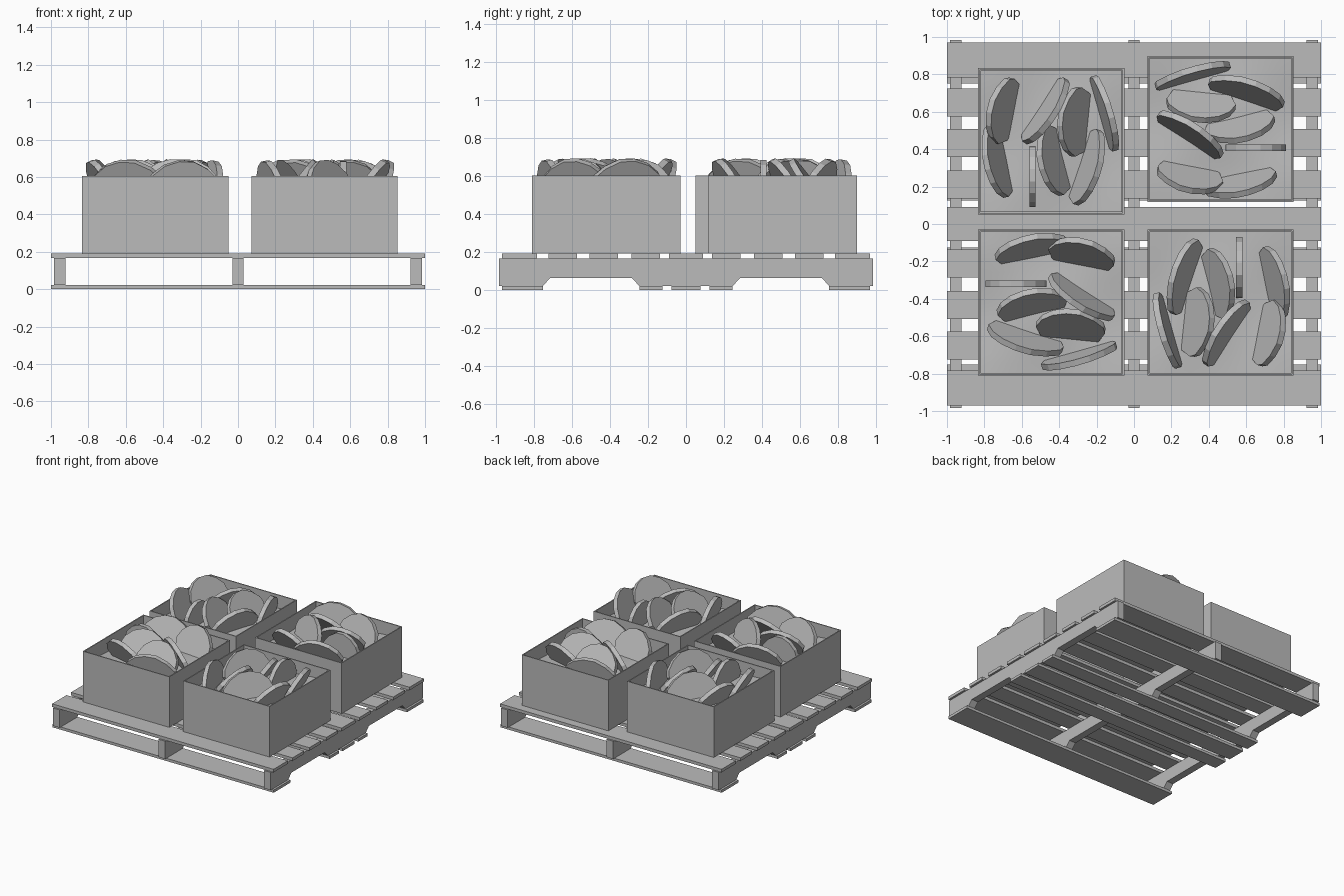
import bpy, bmesh, math
from mathutils import Matrix, Vector

if "Cube" in bpy.data.objects:
    bpy.data.objects.remove(bpy.data.objects["Cube"], do_unlink=True)

grey = bpy.data.materials.new("plain_grey")
grey.use_nodes = True
grey.diffuse_color = (0.5, 0.5, 0.5, 1)
grey.node_tree.nodes["Principled BSDF"].inputs["Base Color"].default_value = (0.5, 0.5, 0.5, 1)


def finish(name, bm):
    bmesh.ops.recalc_face_normals(bm, faces=bm.faces)
    mesh = bpy.data.meshes.new(name)
    bm.to_mesh(mesh)
    bm.free()
    mesh.materials.append(grey)
    obj = bpy.data.objects.new(name, mesh)
    bpy.context.collection.objects.link(obj)
    return obj


def block(name, x, y, z):
    """Box between the (low, high) pairs on each axis."""
    bm = bmesh.new()
    bmesh.ops.create_cube(bm, size=1)
    for v in bm.verts:
        v.co = [r[0] if c < 0 else r[1] for r, c in zip((x, y, z), v.co)]
    return finish(name, bm)


def prism(name, outline, thickness, matrix):
    """Extrude an outline given in local (x, z), centred along local y."""
    bm = bmesh.new()
    face = bm.faces.new([bm.verts.new((u, -thickness / 2, v)) for u, v in outline])
    ext = bmesh.ops.extrude_face_region(bm, geom=[face])
    moved = [g for g in ext["geom"] if isinstance(g, bmesh.types.BMVert)]
    bmesh.ops.translate(bm, verts=moved, vec=(0, thickness, 0))
    bm.transform(matrix)
    return finish(name, bm)


# Pallet: top deck boards
DECK, TOP = 0.167, 0.192
for y, w in ((0, 0.18), (0.212, 0.15), (0.433, 0.15), (0.65, 0.15), (0.877, 0.185)):
    for s in ((1, -1) if y else (1,)):
        block("deck_board", (-1, 1), (s * y - w / 2, s * y + w / 2), (DECK, TOP))

# Pallet: bottom boards
FOOT = 0.022
for y, w in ((0, 0.155), (0.185, 0.12), (0.86, 0.215)):
    for s in ((1, -1) if y else (1,)):
        block("bottom_board", (-1, 1), (s * y - w / 2, s * y + w / 2), (0, FOOT))

# Pallet: notched stringers
half = [(0.245, FOOT), (0.285, 0.063), (0.715, 0.063), (0.755, FOOT), (0.983, FOOT), (0.983, DECK)]
stringer = half + [(-u, v) for u, v in reversed(half)]
for x in (-0.953, 0, 0.953):
    prism("stringer", stringer, 0.06,
          Matrix.Translation((x, 0, 0)) @ Matrix.Rotation(math.pi / 2, 4, "Z"))

# Slab outline for unit length: shallow arched top, deeper rounded underside
slab = [(-0.5, -0.02), (-0.47, 0.03), (-0.32, 0.09), (-0.12, 0.132), (0.08, 0.135),
        (0.27, 0.11), (0.42, 0.06), (0.5, -0.01),
        (0.42, -0.09), (0.2, -0.16), (-0.2, -0.16), (-0.42, -0.1)]

# Slabs in a crate: the two ends in plan and the lean in degrees
slabs = [
    ((-0.22, 0.34), (-0.30, -0.01), 30),
    ((-0.335, 0.085), (-0.245, -0.30), 25),
    ((-0.10, -0.025), (-0.10, -0.35), 0),
    ((0.085, 0.33), (-0.14, -0.01), -20),
    ((0.14, 0.29), (0.11, -0.08), 35),
    ((-0.03, 0.08), (0.05, -0.29), 30),
    ((0.23, 0.35), (0.345, -0.05), -12),
    ((0.26, 0.06), (0.135, -0.34), -25),
]
SIZE, WALL, RIM = 0.782, 0.012, 0.605


def crate(place):
    # Open box: outer shell with its top inset and pushed down
    bm = bmesh.new()
    bmesh.ops.create_cube(bm, size=1)
    for v in bm.verts:
        v.co = (v.co.x * SIZE, v.co.y * SIZE, RIM if v.co.z > 0 else TOP)
    top = [f for f in bm.faces if f.normal.z > 0.9]
    bmesh.ops.inset_region(bm, faces=top, thickness=WALL)
    ext = bmesh.ops.extrude_face_region(bm, geom=top)
    bmesh.ops.delete(bm, geom=top, context="FACES_ONLY")
    moved = [g for g in ext["geom"] if isinstance(g, bmesh.types.BMVert)]
    bmesh.ops.translate(bm, verts=moved, vec=(0, 0, TOP + WALL - RIM))
    bm.transform(place)
    finish("crate", bm)

    # Gently uneven fill
    bm = bmesh.new()
    bmesh.ops.create_grid(bm, x_segments=14, y_segments=14, size=SIZE / 2 - WALL)
    for v in bm.verts:
        v.co.z = 0.5 + 0.012 * math.sin(9 * v.co.x + 1) * math.cos(8 * v.co.y)
    bm.transform(place)
    fill = finish("crate_fill", bm)
    for p in fill.data.polygons:
        p.use_smooth = True

    # Leaning slabs
    for a, b, lean in slabs:
        a, b, tilt = Vector(a), Vector(b), math.radians(lean)
        d, mid = b - a, (a + b) / 2
        local = (Matrix.Translation((mid.x, mid.y, 0.685 - 0.135 * math.cos(tilt)))
                 @ Matrix.Rotation(math.atan2(d.y, d.x), 4, "Z")
                 @ Matrix.Rotation(tilt, 4, "X"))
        prism("slab", [(u * d.length, v) for u, v in slab], 0.034, place @ local)


# Four crates, each turned a quarter from the next
for x, y, turn in ((-0.443, 0.442, 0), (0.463, 0.508, 90), (0.463, -0.42, 180), (-0.443, -0.42, -90)):
    crate(Matrix.Translation((x, y, 0)) @ Matrix.Rotation(math.radians(turn), 4, "Z"))
